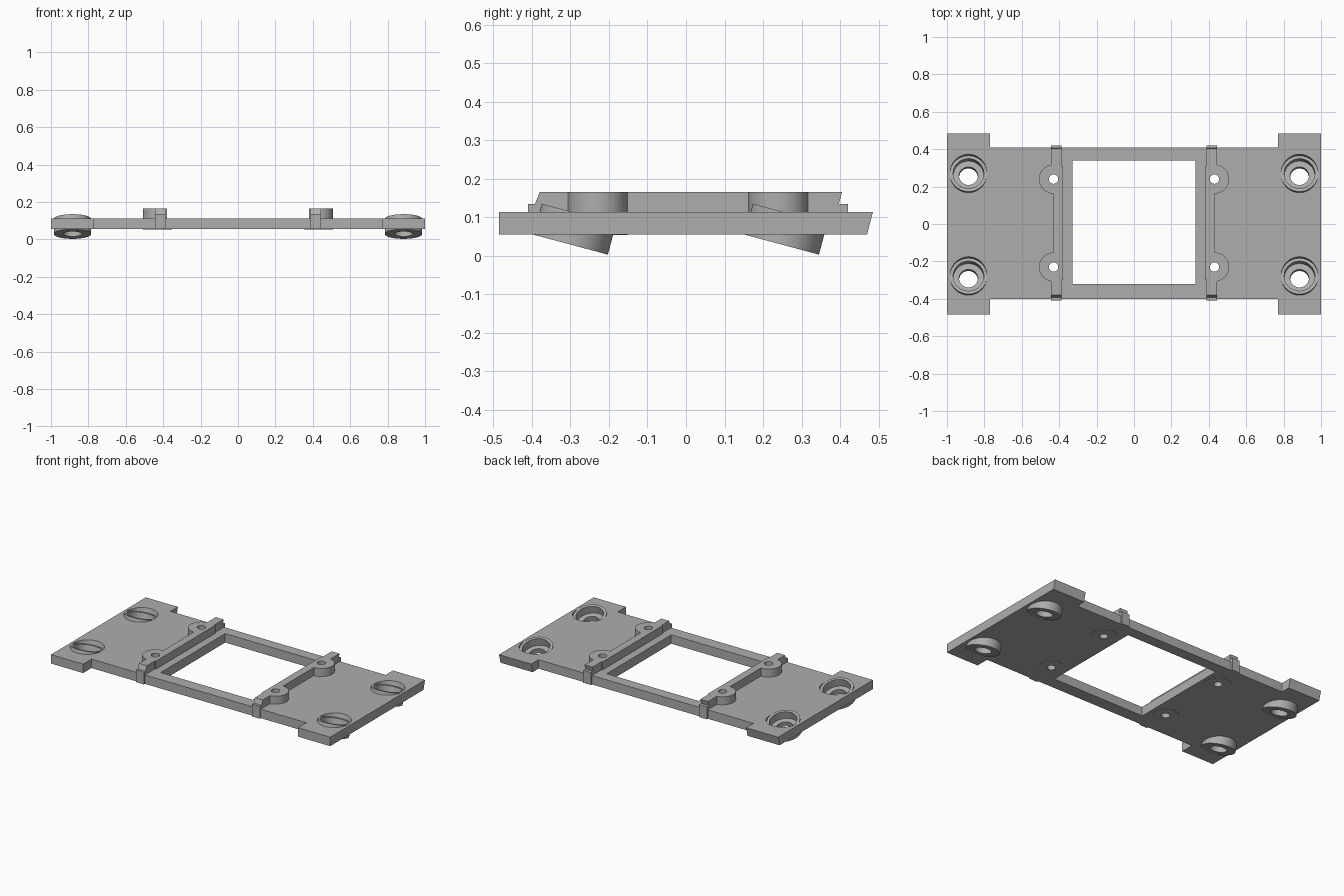
import bpy, math
from mathutils import Vector, Matrix

if "Cube" in bpy.data.objects:
    bpy.data.objects.remove(bpy.data.objects["Cube"])

grey = bpy.data.materials.new("grey plastic")
grey.diffuse_color = (0.42, 0.42, 0.42, 1)
grey.use_nodes = True
grey.node_tree.nodes["Principled BSDF"].inputs["Base Color"].default_value = grey.diffuse_color
TILT = math.radians(-15)   # tubes lean towards the back


def prism(name, outline, lo, hi, plane="xy"):
    """Extrude a closed outline along z (xy) or along x (yz)."""
    if plane == "xy":
        place = lambda p, h: (p[0], p[1], h)
    else:
        place = lambda p, h: (h, p[0], p[1])
    n = len(outline)
    verts = [place(p, lo) for p in outline] + [place(p, hi) for p in outline]
    faces = [list(range(n))[::-1], list(range(n, 2 * n))]
    faces += [[i, (i + 1) % n, n + (i + 1) % n, n + i] for i in range(n)]
    mesh = bpy.data.meshes.new(name)
    mesh.from_pydata(verts, [], faces)
    mesh.materials.append(grey)
    ob = bpy.data.objects.new(name, mesh)
    bpy.context.collection.objects.link(ob)
    return ob


def box(name, x0, x1, y0, y1, z0, z1):
    return prism(name, [(x0, y0), (x1, y0), (x1, y1), (x0, y1)], z0, z1)


def cylinder(name, r, base, h0, h1, tilt=0.0):
    """Cylinder from h0 to h1 along its axis through base."""
    ring = [(r * math.cos(a * math.tau / 64), r * math.sin(a * math.tau / 64)) for a in range(64)]
    ob = prism(name, ring, h0, h1)
    ob.data.transform(Matrix.Translation(Vector(base)) @ Matrix.Rotation(tilt, 4, 'X'))
    return ob


def boolean(ob, other, op="DIFFERENCE"):
    mod = ob.modifiers.new(op.lower(), "BOOLEAN")
    mod.object, mod.operation, mod.solver = other, op, "EXACT"
    bpy.context.view_layer.objects.active = ob
    bpy.ops.object.modifier_apply(modifier=mod.name)
    bpy.data.objects.remove(other, do_unlink=True)


def smooth(ob):
    bpy.ops.object.select_all(action='DESELECT')
    ob.select_set(True)
    bpy.context.view_layer.objects.active = ob
    bpy.ops.object.shade_smooth_by_angle(angle=math.radians(30))


# Base plate: side profile with a slanted back end
plate = prism("base_plate", [(-0.485, 0.055), (0.47, 0.055), (0.485, 0.113), (-0.485, 0.113)],
              -1, 1, "yz")
# Notches between the corner tabs and the central window
boolean(plate, box("notch", -0.77, 0.77, -0.6, -0.4, 0, 0.2))
boolean(plate, box("notch", -0.77, 0.77, 0.41, 0.6, 0, 0.2))
boolean(plate, box("window", -0.33, 0.33, -0.32, 0.34, 0, 0.2))

tubes, rails = [], []
for s in (-1, 1):
    # Tilted screw tubes, each with a counterbore and a through hole
    for y in (-0.2995, 0.2485):
        base = (s * 0.885, y, 0.029)
        boolean(plate, cylinder("seat", 0.0985, base, -0.1, 0.3, TILT))
        tube = cylinder("screw_tube", 0.1, base, 0, 0.083, TILT)
        boolean(tube, cylinder("counterbore", 0.082, base, 0.033, 0.2, TILT))
        boolean(tube, cylinder("hole", 0.05, base, -0.1, 0.2, TILT))
        tubes.append(tube)

    # Rail: slanted upper bar on a longer lower strip that hooks over the plate edges
    x0, x1 = sorted((s * 0.443, s * 0.387))
    rail = prism("rail", [(-0.41, 0.055), (0.42, 0.055), (0.42, 0.135), (0.397, 0.135),
                          (0.405, 0.165), (-0.38, 0.165), (-0.392, 0.135), (-0.41, 0.135)],
                 x0, x1, "yz")
    # Slightly shifted middle of the rail
    m0, m1 = sorted((s * 0.46, s * 0.43))
    boolean(rail, box("middle_relief", m0, m1, -0.22, 0.23, 0.113, 0.3))
    m0, m1 = sorted((s * 0.43, s * 0.38))
    boolean(rail, box("middle_bar", m0, m1, -0.3, 0.31, 0.06, 0.165), "UNION")
    # Round screw bosses, flush with the inner rail side
    for y in (-0.23, 0.24):
        boss = cylinder("boss", 0.078, (s * 0.43, y, 0), 0.0535, 0.165)
        c0, c1 = sorted((s * 0.38, s * 0.2))
        boolean(boss, box("flat", c0, c1, y - 0.2, y + 0.2, 0.06, 0.3))
        boolean(rail, boss, "UNION")
    for y in (-0.23, 0.24):
        hole = (s * 0.43, y, 0)
        boolean(rail, cylinder("hole", 0.025, hole, 0, 0.3))
        boolean(plate, cylinder("hole", 0.025, hole, 0, 0.3))
    rails.append(rail)

for ob in [plate] + tubes + rails:
    smooth(ob)
